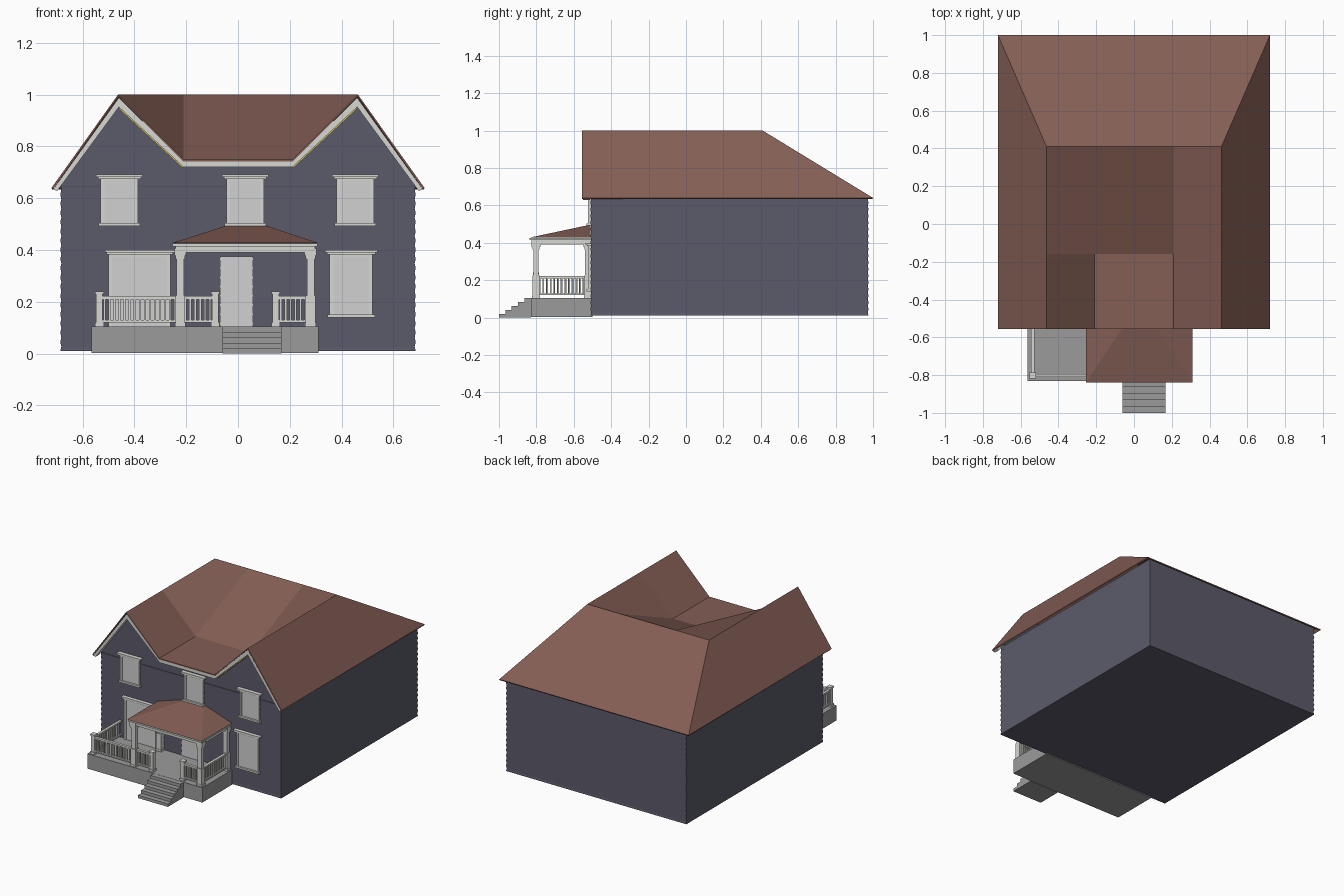
import bpy, bmesh

cube = bpy.data.objects.get("Cube")
if cube:
    bpy.data.objects.remove(cube, do_unlink=True)


def material(name, rgb):
    m = bpy.data.materials.new(name)
    m.use_nodes = True
    m.diffuse_color = (*rgb, 1)
    m.node_tree.nodes["Principled BSDF"].inputs["Base Color"].default_value = (*rgb, 1)
    return m


SLATE = material("slate siding", (0.105, 0.103, 0.145))
BRICK = material("brown roof", (0.23, 0.112, 0.09))
TRIM = material("off white trim", (0.68, 0.68, 0.65))
PANE = material("pale grey pane", (0.64, 0.64, 0.64))
STONE = material("grey concrete", (0.33, 0.33, 0.33))
YELLOW = material("yellow edging", (0.62, 0.5, 0.12))


def finish(name, bm, mat):
    mesh = bpy.data.meshes.new(name)
    bm.to_mesh(mesh)
    bm.free()
    mesh.materials.append(mat)
    ob = bpy.data.objects.new(name, mesh)
    bpy.context.collection.objects.link(ob)
    return ob


def add_box(bm, x0, x1, y0, y1, z0, z1):
    v = bmesh.ops.create_cube(bm, size=1)["verts"]
    for p in v:
        p.co = (x1 if p.co.x > 0 else x0, y1 if p.co.y > 0 else y0, z1 if p.co.z > 0 else z0)


def boxes(name, mat, *dims):
    bm = bmesh.new()
    for d in dims:
        add_box(bm, *d)
    return finish(name, bm, mat)


def post_box(x, y, half, z0, z1):
    return (x - half, x + half, y - half, y + half, z0, z1)


def add_prism(bm, outline, y0, y1):
    """Extrude an x-z outline along y."""
    front = [bm.verts.new((x, y0, z)) for x, z in outline]
    back = [bm.verts.new((x, y1, z)) for x, z in outline]
    bm.faces.new(front)
    bm.faces.new(back[::-1])
    n = len(front)
    for i in range(n):
        j = (i + 1) % n
        bm.faces.new((front[i], back[i], back[j], front[j]))
    bmesh.ops.recalc_face_normals(bm, faces=bm.faces)


def faces_from(name, mat, polys):
    bm = bmesh.new()
    for p in polys:
        bm.faces.new([bm.verts.new(c) for c in p])
    bmesh.ops.remove_doubles(bm, verts=bm.verts, dist=0.0005)
    return finish(name, bm, mat)


# House body: rippled siding on all four sides
HALF, FRONT, BACK = 0.682, -0.507, 0.972
bm = bmesh.new()
rings, steps = [], 36
for i in range(steps + 1):
    z = 0.01 + 0.64 * i / steps
    o = 0.004 * (i % 2 == 0)
    rings.append([bm.verts.new(c) for c in (
        (-HALF - o, FRONT - o, z), (HALF + o, FRONT - o, z),
        (HALF + o, BACK + o, z), (-HALF - o, BACK + o, z))])
for lo, hi in zip(rings, rings[1:]):
    for i in range(4):
        j = (i + 1) % 4
        bm.faces.new((lo[i], lo[j], hi[j], hi[i]))
bm.faces.new(rings[0][::-1])
bm.faces.new(rings[-1])
body = finish("house_walls", bm, SLATE)
bpy.ops.object.select_all(action="DESELECT")
body.select_set(True)
bpy.context.view_layer.objects.active = body
bpy.ops.object.shade_smooth_by_angle()

# Twin gable front wall
half_gable = [(0.684, 0.63), (0.684, 0.665), (0.46, 0.975), (0.21, 0.73)]
bm = bmesh.new()
add_prism(bm, half_gable + [(-x, z) for x, z in half_gable[::-1]], -0.509, -0.48)
finish("gable_wall", bm, SLATE)

# Main roof: two forward gables, a flat valley and a hipped back
E, R, V = 0.72, 0.463, 0.21
F, M, B, END = -0.555, -0.16, 0.41, 1.0
EAVE, LOW = 0.64, 0.75
right = [
    [(R, F, 1), (E, F, EAVE), (E, END, EAVE), (R, B, 1), (R, M, 1)],
    [(V, F, LOW), (R, F, 1), (R, M, 1), (V, M, LOW)],
    [(V, M, LOW), (R, M, 1), (R, B, 1), (V, B, 1)],
]
left = [[(-x, y, z) for x, y, z in p[::-1]] for p in right]
middle = [
    [(-V, F, LOW), (V, F, LOW), (V, M, LOW), (-V, M, LOW)],
    [(-V, M, LOW), (V, M, LOW), (V, B, 1), (-V, B, 1)],
    [(-R, B, 1), (-V, B, 1), (V, B, 1), (R, B, 1), (E, END, EAVE), (-E, END, EAVE)],
]
roof = faces_from("main_roof", BRICK, right + left + middle)
solid = roof.modifiers.new("thickness", "SOLIDIFY")
solid.thickness = 0.008
solid.offset = -1

# Bargeboards along the front roof edge, with a thin yellow edging
upper = [(0.714, 0.634), (0.46, 0.988), (0.21, 0.742)]
lower = [(0.698, 0.628), (0.46, 0.952), (0.21, 0.72)]
upper += [(-x, z) for x, z in upper[::-1]]
lower += [(-x, z) for x, z in lower[::-1]]
board, edging = bmesh.new(), bmesh.new()
for i in range(5):
    (a, b), (c, d) = upper[i:i + 2], lower[i:i + 2]
    add_prism(board, [a, b, d, c], -0.552, -0.512)
    if i in (1, 3):
        drop = [(x, z - 0.007) for x, z in (c, d)]
        add_prism(edging, [c, d, drop[1], drop[0]], -0.535, -0.505)
finish("bargeboards", board, TRIM)
finish("gable_edging", edging, YELLOW)


# Windows: pane, raised frame, cap and optional sill
def window(name, x0, x1, z0, z1, cap=0.018, sill=True, rim=0.014):
    boxes(name + "_pane", PANE, (x0, x1, -0.519, -0.5, z0, z1))
    parts = [
        (x0, x0 + rim, -0.524, -0.5, z0, z1), (x1 - rim, x1, -0.524, -0.5, z0, z1),
        (x0 + rim, x1 - rim, -0.524, -0.5, z1 - rim, z1),
        (x0 - cap * 0.6, x1 + cap * 0.6, -0.53, -0.5, z1 - 0.008, z1),
        (x0 - cap, x1 + cap, -0.536, -0.5, z1, z1 + 0.01),
    ]
    if sill:
        parts.append((x0 - 0.008, x1 + 0.008, -0.532, -0.5, z0 - 0.008, z0 + 0.004))
    boxes(name + "_frame", TRIM, *parts)


for name, x in (("upper_right_window", -0.458), ("upper_middle_window", 0.028),
                ("upper_left_window", 0.453)):
    window(name, x - 0.072, x + 0.072, 0.5, 0.682)
window("lower_left_window", 0.354, 0.52, 0.148, 0.39)
window("bay_window", -0.5, -0.26, 0.105, 0.39, 0.014, sill=False)

# Front door
boxes("door", PANE, (-0.07, 0.058, -0.516, -0.5, 0.105, 0.375))

# Porch floor and steps
FLOOR = 0.105
boxes("porch_floor", STONE, (-0.565, 0.31, -0.83, -0.5, 0.003, FLOOR))
bm = bmesh.new()
for i in range(5):
    add_box(bm, -0.06, 0.167, -1 + 0.034 * i, -0.83, 0, FLOOR * (i + 1) / 5 - 0.001)
finish("front_steps", bm, STONE)

# Porch roof with hipped sides
corners = [(-0.255, -0.51), (-0.255, -0.84), (0.31, -0.84), (0.31, -0.51)]
base = [(x, y, 0.427) for x, y in corners]
t0, t1 = (-0.035, -0.51, 0.497), (0.1, -0.51, 0.497)
faces_from("porch_roof", BRICK, [
    [base[0], base[1], t0], [base[1], base[2], t1, t0], [base[2], base[3], t1],
    [base[0], base[3], base[2], base[1]], [base[0], t0, t1, base[3]]])
boxes("porch_cornice", TRIM,
      (-0.252, 0.307, -0.836, -0.505, 0.414, 0.426),
      (-0.242, 0.298, -0.825, -0.505, 0.404, 0.414),
      (-0.24, 0.296, -0.82, -0.785, 0.39, 0.404),
      (-0.24, -0.205, -0.785, -0.505, 0.39, 0.404),
      (0.261, 0.296, -0.785, -0.505, 0.39, 0.404))

# Porch columns, with matching ones against the wall
bm = bmesh.new()
for x in (-0.223, 0.28):
    for y in (-0.802, -0.525):
        for half, z0, z1 in ((0.021, FLOOR, 0.118), (0.0185, 0.118, 0.225),
                             (0.0145, 0.225, 0.365), (0.019, 0.365, 0.378),
                             (0.023, 0.378, 0.406)):
            add_box(bm, *post_box(x, y, half, z0, z1))
finish("porch_columns", bm, TRIM)

# Railing posts
bm = bmesh.new()
for x in (-0.535, -0.088, 0.146):
    add_box(bm, *post_box(x, -0.802, 0.0125, FLOOR, 0.23))
    add_box(bm, *post_box(x, -0.802, 0.017, 0.23, 0.24))
    add_box(bm, *post_box(x, -0.802, 0.017, FLOOR, 0.12))
finish("railing_posts", bm, TRIM)

# Railings: top rail, bottom rail and evenly spaced balusters
bm = bmesh.new()
runs = [((-0.535, -0.802), (-0.223, -0.802)), ((-0.223, -0.802), (-0.088, -0.802)),
        ((0.146, -0.802), (0.28, -0.802)), ((-0.535, -0.802), (-0.535, -0.51)),
        ((0.28, -0.802), (0.28, -0.525))]
for (x0, y0), (x1, y1) in runs:
    wx, wy = (0, 0.009) if y0 == y1 else (0.009, 0)
    for z0, z1 in ((0.12, 0.129), (0.21, 0.222)):
        add_box(bm, x0 - wx, x1 + wx, y0 - wy, y1 + wy, z0, z1)
    n = round((x1 - x0 + y1 - y0) / 0.02)
    for i in range(1, n):
        x, y = x0 + (x1 - x0) * i / n, y0 + (y1 - y0) * i / n
        add_box(bm, *post_box(x, y, 0.004, 0.125, 0.215))
finish("porch_railings", bm, TRIM)
